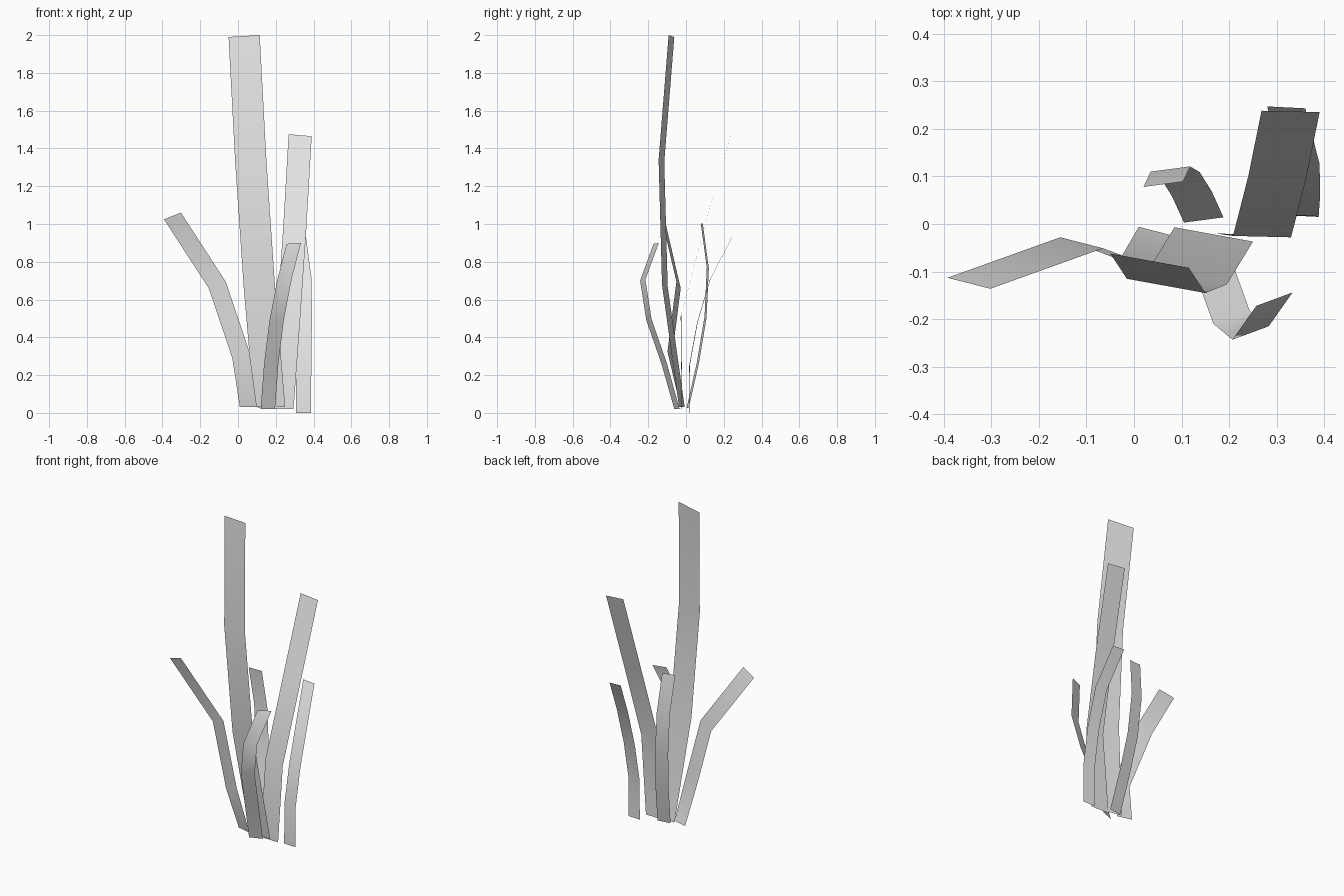
import bpy
import bmesh
from mathutils import Vector

default_cube = bpy.data.objects.get("Cube")
if default_cube:
    bpy.data.objects.remove(default_cube, do_unlink=True)

# One plain grey for every blade
grey = bpy.data.materials.new("pale_grey")
grey.use_nodes = True
colour = (0.8, 0.8, 0.8, 1)
grey.diffuse_color = colour
grey.node_tree.nodes["Principled BSDF"].inputs["Base Color"].default_value = colour


def make_blade(name, width, left_edge):
    """Sweep a flat ribbon: the left edge is a path, the right edge is offset by width."""
    bm = bmesh.new()
    across = Vector(width)
    flat_across = Vector((across.x, across.y, 0))
    rows = []
    for index, point in enumerate(left_edge):
        left = Vector(point)
        # The foot of each blade is cut level
        right = left + (across if index else flat_across)
        rows.append((bm.verts.new(left), bm.verts.new(right)))
    for (low_left, low_right), (high_left, high_right) in zip(rows, rows[1:]):
        face = bm.faces.new((low_left, low_right, high_right, high_left))
        face.smooth = True
    mesh = bpy.data.meshes.new(name)
    bm.to_mesh(mesh)
    bm.free()
    mesh.materials.append(grey)
    blade = bpy.data.objects.new(name, mesh)
    bpy.context.collection.objects.link(blade)
    return blade


# Tall middle blade
make_blade("tall_blade", (.165, -.03, .01), [
    (.085, -.007, .03), (.03, -.097, .67), (-.015, -.115, 1.33), (-.05, -.062, 1.99)])

# Second tallest blade, leaning back
make_blade("back_leaning_blade", (.122, -.003, -.01), [
    (.172, -.02, .02), (.208, -.025, .52), (.24, .1, .99), (.268, .238, 1.475)])

# Blade bending out to the side
make_blade("side_blade", (.09, -.023, .035), [
    (.01, -.006, .03), (-.03, -.075, .29), (-.155, -.028, .66), (-.392, -.113, 1.025)])

# Short blade arching forward
make_blade("front_blade", (.076, .028, .005), [
    (.12, -.062, .02), (.138, -.13, .26), (.167, -.21, .49),
    (.207, -.243, .7), (.257, -.172, .895)])

# Short outer blade curving back
make_blade("outer_blade", (.08, -.004, -.005), [
    (.307, .019, 0), (.308, .02, .25), (.311, .062, .48),
    (.31, .13, .71), (.28, .247, .935)])

# Blade at the back with its tip curling forward
make_blade("rear_blade", (.083, .011, -.005), [
    (.105, .003, .025), (.08, .058, .27), (.055, .098, .51),
    (.035, .11, .77), (.02, .078, 1.005)])
